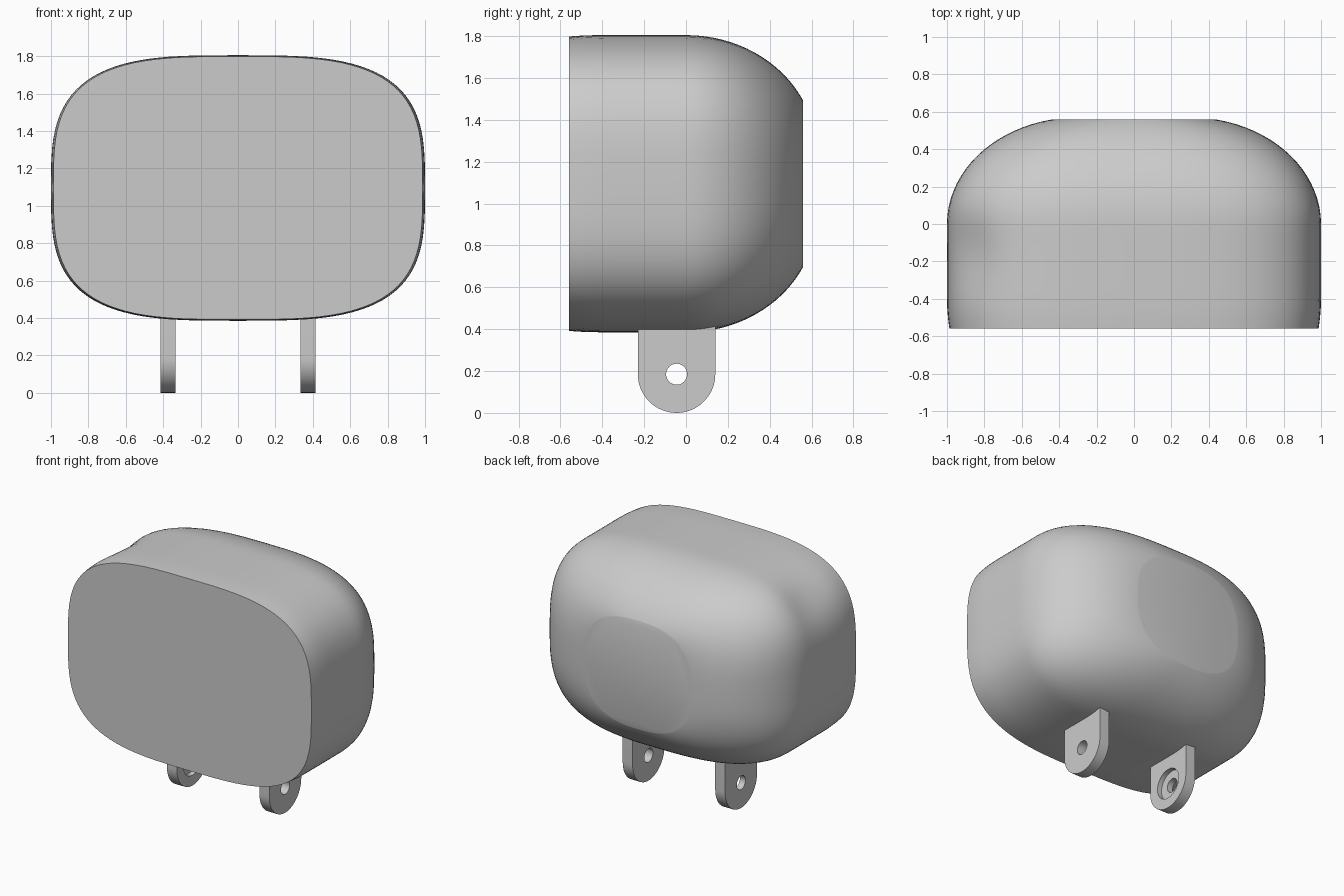
import bpy, bmesh
from math import cos, sin, pi, sqrt, exp, radians
from mathutils import Vector, Matrix

if "Cube" in bpy.data.objects:
    bpy.data.objects.remove(bpy.data.objects["Cube"])

grey = bpy.data.materials.new("light grey")
grey.use_nodes = True
colour = (0.6, 0.6, 0.6, 1)
grey.diffuse_color = colour
grey.node_tree.nodes["Principled BSDF"].inputs["Base Color"].default_value = colour


def make_object(name, bm):
    bmesh.ops.recalc_face_normals(bm, faces=bm.faces)
    mesh = bpy.data.meshes.new(name)
    bm.to_mesh(mesh)
    bm.free()
    obj = bpy.data.objects.new(name, mesh)
    bpy.context.collection.objects.link(obj)
    mesh.materials.append(grey)
    return obj


def smooth(obj):
    bpy.ops.object.select_all(action='DESELECT')
    obj.select_set(True)
    bpy.context.view_layer.objects.active = obj
    bpy.ops.object.shade_smooth_by_angle(angle=radians(30))


# Housing: rounded rectangular sections lofted from flat front to domed back
SEGMENTS = 96
MID_Z = 1.095
DENT = Vector((-0.9, -0.15, 1.62))
FRONT, BACK = -0.56, 0.56


def section(y):
    """Half width, half height and corner squareness at depth y."""
    if y <= 0:
        flare = 0.013 * max(0, (-0.4 - y) / 0.16) ** 2
        return 1 - flare, 0.71 - flare / 2, 3.3
    half_w = 0.3 + 0.7 * sqrt(1 - (y / 0.57) ** 2)
    half_h = 0.16 + 0.55 * sqrt(1 - (y / 0.62) ** 2)
    return half_w, half_h, 3.3 - 0.7 * (y / BACK) ** 2


def signed_power(v, p):
    return abs(v) ** p * (1 if v >= 0 else -1)


depths = [FRONT + 0.56 * i / 10 for i in range(10)]
depths += [BACK * sin(pi / 2 * i / 20) for i in range(21)]
bm = bmesh.new()
rings = []
for y in depths:
    w, h, n = section(y)
    ring = []
    for i in range(SEGMENTS):
        t = 2 * pi * i / SEGMENTS
        p = Vector((w * signed_power(cos(t), 2 / n), y,
                    MID_Z + h * signed_power(sin(t), 2 / n)))
        # shallow dent on one upper corner
        fade = min(1, (y - FRONT) / 0.2)
        p += Vector((0.7, 0, -0.7)) * 0.03 * fade * exp(-(p - DENT).length_squared / 0.04)
        ring.append(bm.verts.new(p))
    rings.append(ring)
for r0, r1 in zip(rings, rings[1:]):
    for i in range(SEGMENTS):
        j = (i + 1) % SEGMENTS
        bm.faces.new((r0[i], r0[j], r1[j], r1[i]))
bm.faces.new(rings[0])
bm.faces.new(rings[-1])
smooth(make_object("housing", bm))

# Mounting lugs: round-ended plates with a bolt hole
LUG_Y, LUG_Z, LUG_R = -0.045, 0.185, 0.185
LUG_TOP, THICK = 0.45, 0.08


def cylinder(name, x, radius, depth):
    bm = bmesh.new()
    place = Matrix.Translation((x, LUG_Y, LUG_Z)) @ Matrix.Rotation(pi / 2, 4, 'Y')
    bmesh.ops.create_cone(bm, cap_ends=True, segments=48, radius1=radius,
                          radius2=radius, depth=depth, matrix=place)
    return make_object(name, bm)


def cut(obj, cutter):
    cutter.hide_render = True
    mod = obj.modifiers.new("cut", 'BOOLEAN')
    mod.operation = 'DIFFERENCE'
    mod.solver = 'EXACT'
    mod.object = cutter
    bpy.context.view_layer.objects.active = obj
    bpy.ops.object.modifier_apply(modifier=mod.name)
    bpy.data.objects.remove(cutter)


def lug(name, x):
    bm = bmesh.new()
    outline = [(LUG_Y - LUG_R, LUG_TOP)]
    for i in range(33):
        a = pi + pi * i / 32
        outline.append((LUG_Y + LUG_R * cos(a), LUG_Z + LUG_R * sin(a)))
    outline.append((LUG_Y + LUG_R, LUG_TOP))
    face = bm.faces.new([bm.verts.new((x - THICK / 2, y, z)) for y, z in outline])
    grown = bmesh.ops.extrude_face_region(bm, geom=[face])["geom"]
    bmesh.ops.translate(bm, vec=(THICK, 0, 0),
                        verts=[g for g in grown if isinstance(g, bmesh.types.BMVert)])
    obj = make_object(name, bm)
    cut(obj, cylinder("hole_cutter", x, 0.05, 0.3))
    return obj


left_lug = lug("left_lug", 0.375)
right_lug = lug("right_lug", -0.375)
# bolt head recess on the inner face of the right lug
cut(right_lug, cylinder("recess_cutter", -0.375 + THICK / 2, 0.11, 0.07))
smooth(left_lug)
smooth(right_lug)
